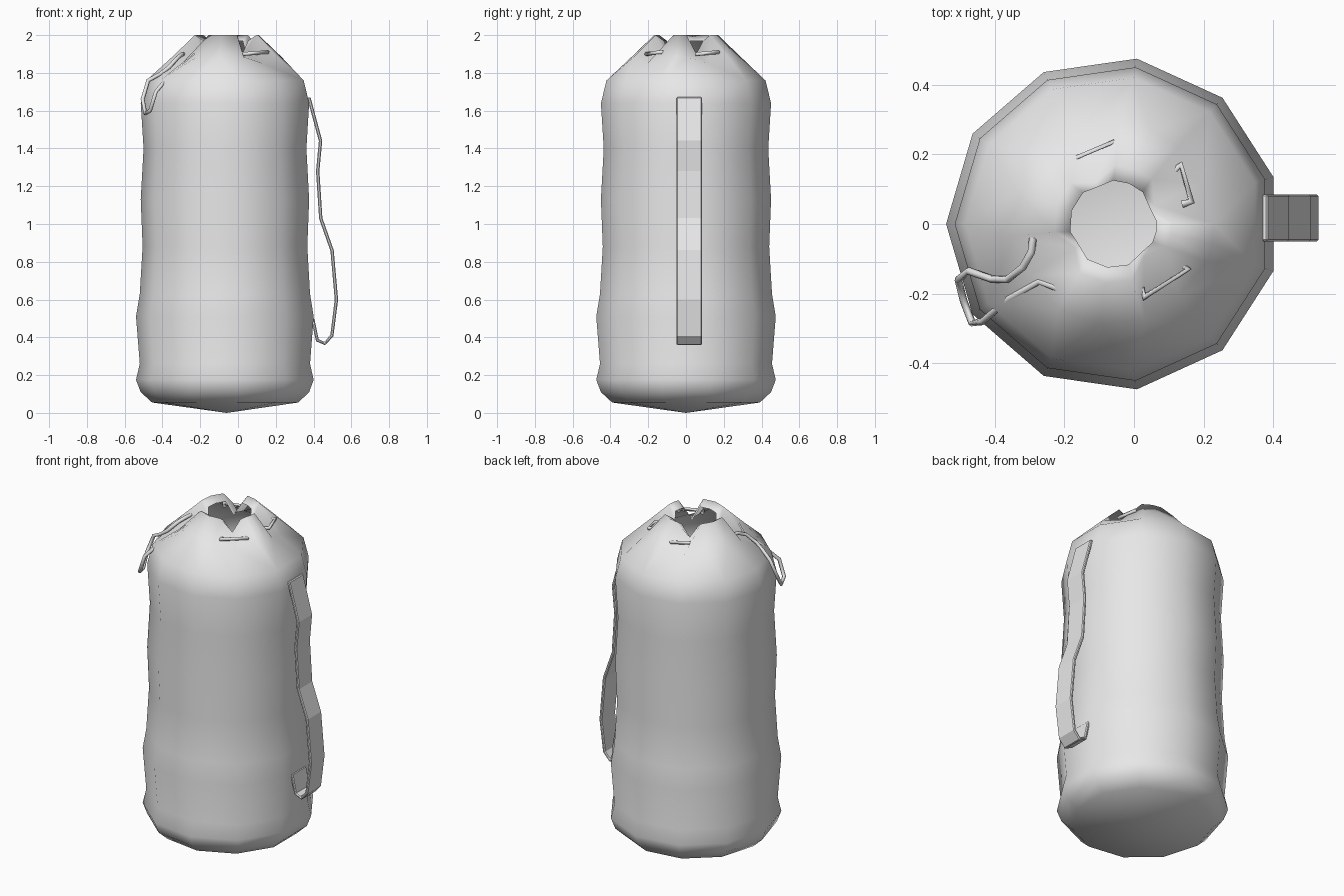
import bpy, bmesh
from math import sin, cos, radians
from mathutils import Vector

if "Cube" in bpy.data.objects:
    bpy.data.objects.remove(bpy.data.objects["Cube"])

fabric = bpy.data.materials.new("grey_fabric")
fabric.use_nodes = True
grey = (0.8, 0.8, 0.8, 1)
fabric.diffuse_color = grey
fabric.node_tree.nodes["Principled BSDF"].inputs["Base Color"].default_value = grey

CX = -0.06      # bag axis
SIDES = 11


def finish(bm, name, smooth=True):
    bmesh.ops.recalc_face_normals(bm, faces=bm.faces)
    mesh = bpy.data.meshes.new(name)
    bm.to_mesh(mesh)
    bm.free()
    obj = bpy.data.objects.new(name, mesh)
    bpy.context.collection.objects.link(obj)
    mesh.materials.append(fabric)
    for p in mesh.polygons:
        p.use_smooth = smooth
    return obj


def ring(bm, points):
    vs = [bm.verts.new((CX + r * cos(radians(a)), r * sin(radians(a)), z)) for a, r, z in points]
    edges = [bm.edges.new((v, vs[(i + 1) % len(vs)])) for i, v in enumerate(vs)]
    return vs, edges


# Bag body: lathe profile of (radius, height)
profile = [(0.395, 0.055), (0.455, 0.11), (0.48, 0.175), (0.46, 0.26), (0.48, 0.51),
           (0.46, 0.63), (0.445, 0.88), (0.455, 1.13), (0.44, 1.4), (0.455, 1.64), (0.425, 1.76)]
bm = bmesh.new()
rings = [ring(bm, [(180 + i * 360 / SIDES, r, z) for i in range(SIDES)]) for r, z in profile]

# Gathered collar: four valleys pinched between four lobes
valleys = [-47, 25, 112, 212]


def collar(lobe, valley, spread):
    pts = []
    for i, v in enumerate(valleys):
        following = valleys[(i + 1) % 4] + (360 if i == 3 else 0)
        pts += [(v, *valley), (v + spread, *lobe), ((v + following) / 2, *lobe), (following - spread, *lobe)]
    return ring(bm, pts)


rings.append(collar((0.29, 1.885), (0.28, 1.85), 25))
rings.append(collar((0.17, 2.0), (0.13, 1.90), 24))
rings.append(collar((0.125, 1.97), (0.115, 1.89), 22))
for (_, low), (_, high) in zip(rings, rings[1:]):
    bmesh.ops.bridge_loops(bm, edges=low + high)

# Shallow pointed base
tip = bm.verts.new((CX, 0, 0))
base = rings[0][0]
for i, v in enumerate(base):
    bm.faces.new((v, tip, base[(i + 1) % SIDES]))
finish(bm, "bag_body")

# Side carrying strap: ribbon extruded across its width
strap_path = [(0.375, 1.67), (0.437, 1.44), (0.422, 1.28), (0.438, 1.03), (0.498, 0.86),
              (0.521, 0.6), (0.497, 0.41), (0.46, 0.367), (0.42, 0.385), (0.395, 0.5)]
bm = bmesh.new()
pairs = [[bm.verts.new((x, y, z)) for y in (-0.05, 0.085)] for x, z in strap_path]
for a, b in zip(pairs, pairs[1:]):
    bm.faces.new((a[0], a[1], b[1], b[0]))
strap = finish(bm, "side_strap", False)
solid = strap.modifiers.new("thickness", "SOLIDIFY")
solid.thickness = 0.018
solid.offset = 0
bevel = strap.modifiers.new("soft_edges", "BEVEL")
bevel.width = 0.005
bevel.segments = 1
bevel.limit_method = "ANGLE"
bevel.angle_limit = radians(60)


# Drawstring pieces
def cord(name, points):
    data = bpy.data.curves.new(name, "CURVE")
    data.dimensions = "3D"
    data.bevel_depth = 0.011
    data.bevel_resolution = 1
    data.use_fill_caps = True
    spline = data.splines.new("POLY")
    spline.points.add(len(points) - 1)
    for p, co in zip(spline.points, points):
        p.co = (*co, 1)
    obj = bpy.data.objects.new(name, data)
    bpy.context.collection.objects.link(obj)
    data.materials.append(fabric)


def short_cord(name, start, end):
    a, b = Vector((*start, 1.9)), Vector((*end, 1.91))
    axis = Vector((CX, 0, 1.88))
    cord(name, [a.lerp(axis, 0.12), a, b, b.lerp(axis, 0.12)])


short_cord("front_cord", (0.03, -0.21), (0.155, -0.13))
short_cord("side_cord", (0.165, 0.065), (0.135, 0.17))
short_cord("back_cord", (-0.05, 0.24), (-0.215, 0.17))
cord("hanging_cord", [(-0.29, -0.035, 1.90), (-0.295, -0.08, 1.90), (-0.32, -0.125, 1.88),
                      (-0.365, -0.16, 1.83), (-0.41, -0.158, 1.795), (-0.475, -0.135, 1.76),
                      (-0.505, -0.16, 1.66), (-0.49, -0.22, 1.585), (-0.465, -0.285, 1.60),
                      (-0.435, -0.28, 1.70), (-0.36, -0.215, 1.79), (-0.27, -0.165, 1.86),
                      (-0.23, -0.18, 1.895), (-0.175, -0.205, 1.91)])
